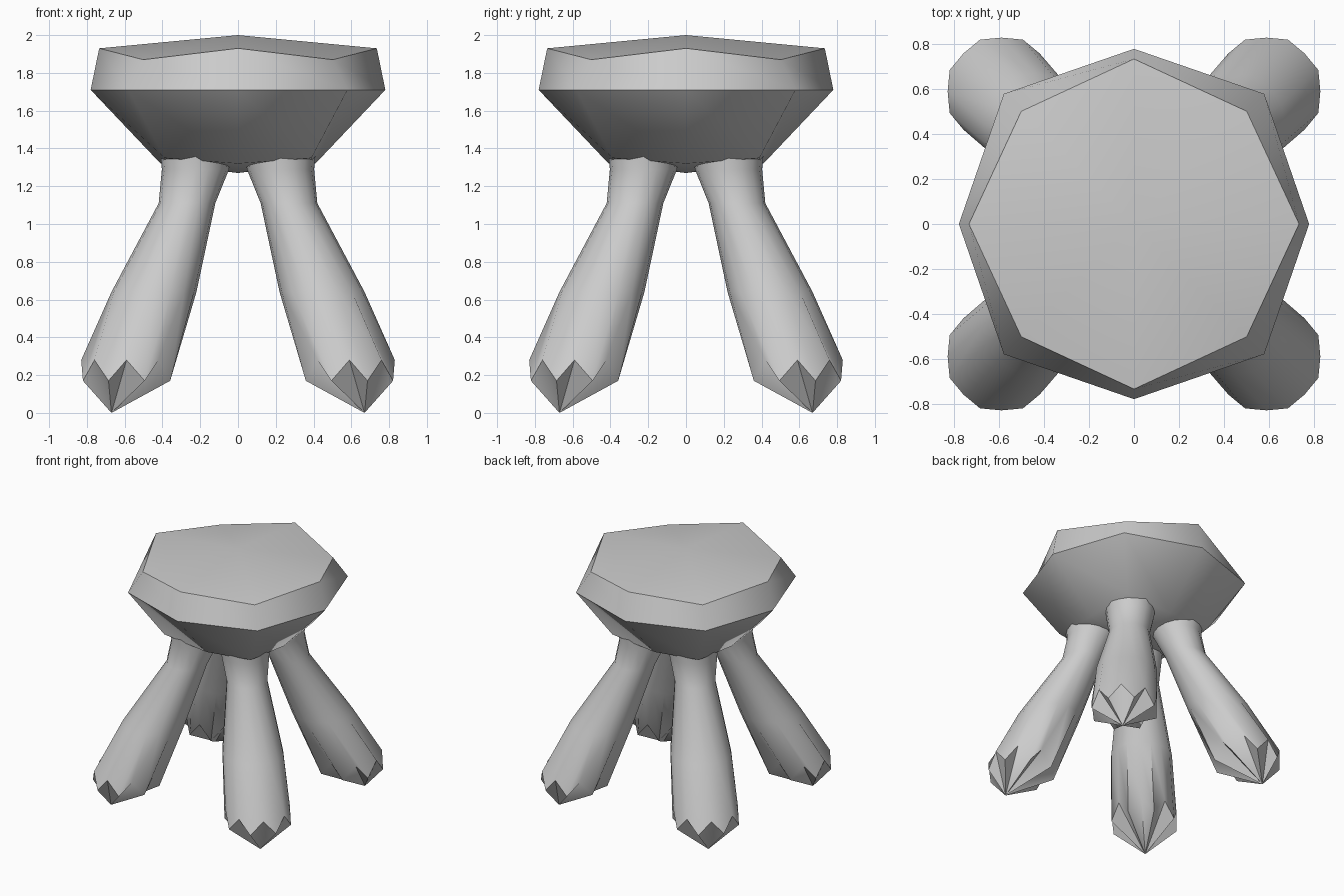
import bpy, bmesh
from math import sin, cos, pi, radians

if "Cube" in bpy.data.objects:
    bpy.data.objects.remove(bpy.data.objects["Cube"])


def loft(name, rings, start, end):
    """Skin a stack of equal-length vertex rings and close both ends with a point."""
    bm = bmesh.new()
    rows = [[bm.verts.new(p) for p in ring] for ring in rings]
    n = len(rows[0])
    for a, b in zip(rows, rows[1:]):
        for i in range(n):
            j = (i + 1) % n
            bm.faces.new((a[i], a[j], b[j], b[i]))
    for row, tip in ((rows[0], start), (rows[-1], end)):
        v = bm.verts.new(tip)
        for i in range(n):
            bm.faces.new((row[i], row[(i + 1) % n], v))
    bmesh.ops.recalc_face_normals(bm, faces=bm.faces)
    mesh = bpy.data.meshes.new(name)
    bm.to_mesh(mesh)
    bm.free()
    obj = bpy.data.objects.new(name, mesh)
    bpy.context.collection.objects.link(obj)
    bpy.ops.object.select_all(action='DESELECT')
    obj.select_set(True)
    bpy.context.view_layer.objects.active = obj
    bpy.ops.object.shade_smooth_by_angle(angle=radians(48))
    return obj


def ring(n, cx, cy, even, odd):
    """Horizontal ring; even and odd corners each get their own (radius, z)."""
    pts = []
    for i in range(n):
        r, z = odd if i % 2 else even
        a = 2 * pi * i / n
        pts.append((cx + r * cos(a), cy + r * sin(a), z))
    return pts


# Octagonal seat with a shallow peaked top and tapered underside
loft("seat", [
    ring(8, 0, 0, (0.735, 1.93), (0.71, 1.87)),
    ring(8, 0, 0, (0.78, 1.71), (0.82, 1.71)),
    ring(8, 0, 0, (0.41, 1.32), (0.55, 1.35)),
], (0, 0, 2.0), (0, 0, 1.27))

# Splayed legs swelling to pleated, pointed feet
for side, sx in (("left", -1), ("right", 1)):
    for end, sy in (("front", -1), ("back", 1)):
        def leg_ring(c, even, odd):
            return ring(16, sx * c, sy * c, even, odd)
        loft(f"{end}_{side}_leg", [
            leg_ring(0.225, (0.19, 1.42), (0.19, 1.42)),
            leg_ring(0.225, (0.178, 1.29), (0.178, 1.29)),
            leg_ring(0.27, (0.15, 1.11), (0.152, 1.11)),
            leg_ring(0.445, (0.225, 0.64), (0.23, 0.64)),
            leg_ring(0.59, (0.24, 0.28), (0.25, 0.17)),
        ], (sx * 0.225, sy * 0.225, 1.45), (sx * 0.67, sy * 0.67, 0.0))
